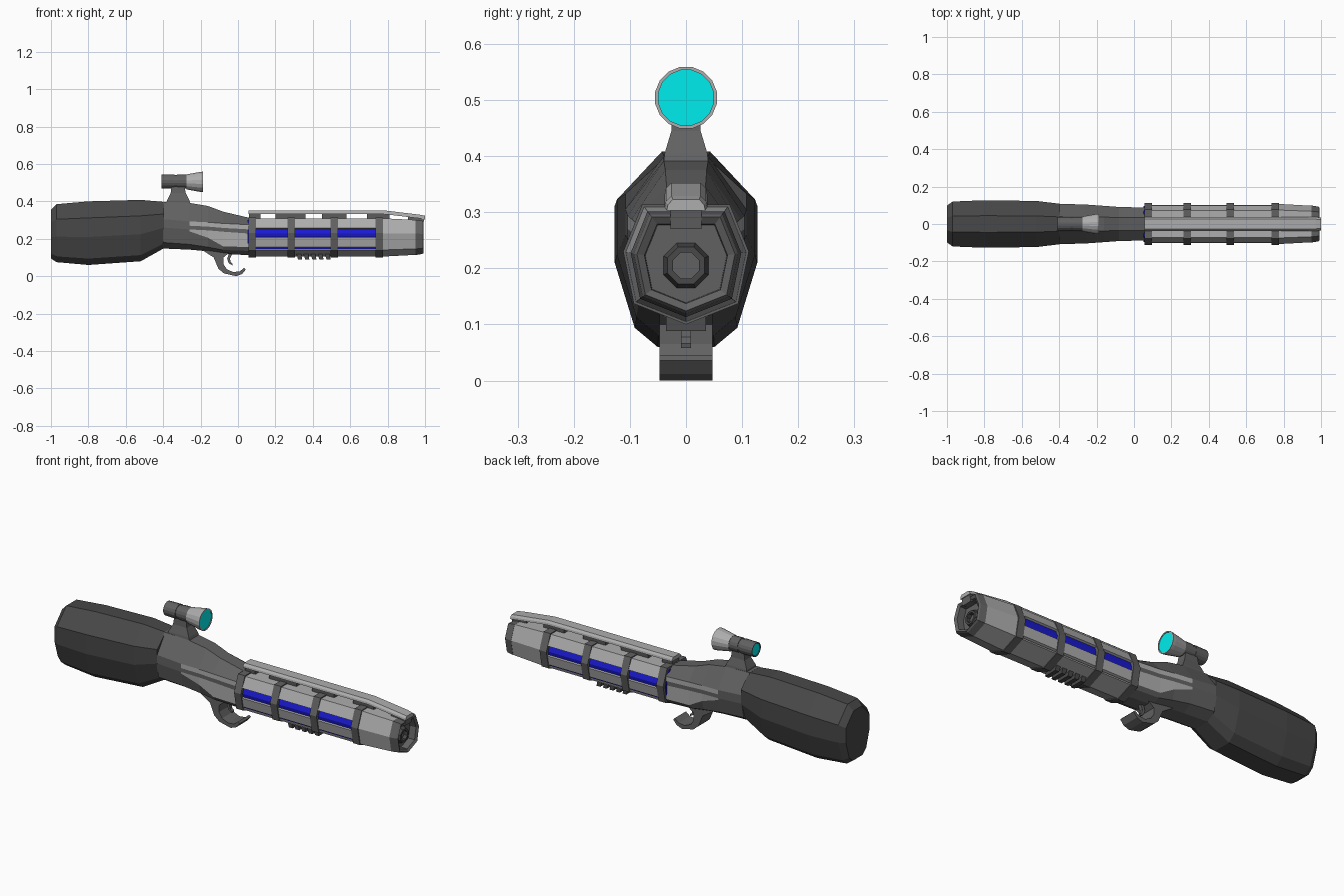
import bpy, bmesh
from math import sin, cos, pi

if "Cube" in bpy.data.objects:
    bpy.data.objects.remove(bpy.data.objects["Cube"])


def material(name, r, g, b):
    m = bpy.data.materials.new(name)
    m.diffuse_color = (r, g, b, 1)
    m.use_nodes = True
    m.node_tree.nodes["Principled BSDF"].inputs["Base Color"].default_value = m.diffuse_color
    return m


DARK = material("dark_grey", .065, .065, .065)
MID = material("mid_grey", .12, .12, .12)
LIGHT = material("light_grey", .42, .42, .42)
BLUE = material("blue", .01, .01, .65)
CYAN = material("cyan", .0, .85, .85)
BLACK = material("black", .01, .01, .01)


def loft(name, sections, mat, mirror=False, extra=None, pick=None):
    """Skin a list of equal-length sections and cap both ends."""
    bm = bmesh.new()
    rings = [[bm.verts.new(p) for p in s] for s in sections]
    n = len(rings[0])
    for i in range(len(rings) - 1):
        for j in range(n):
            k = (j + 1) % n
            f = bm.faces.new((rings[i][j], rings[i][k], rings[i + 1][k], rings[i + 1][j]))
            if pick and pick(i, j, n):
                f.material_index = 1
    bm.faces.new(rings[0])
    bm.faces.new(rings[-1])
    bmesh.ops.recalc_face_normals(bm, faces=bm.faces)
    me = bpy.data.meshes.new(name)
    bm.to_mesh(me)
    bm.free()
    me.materials.append(mat)
    if extra:
        me.materials.append(extra)
    ob = bpy.data.objects.new(name, me)
    bpy.context.collection.objects.link(ob)
    if mirror:
        ob.modifiers.new("Mirror", 'MIRROR').use_axis = (False, True, False)
    return ob


def both(half, x):
    """Full section at x from a right-hand half profile of (y, z)."""
    left = [(-y, z) for y, z in reversed(half) if y > 0]
    return [(x, y, z) for y, z in half + left]


def along_x(name, profile, x0, x1, mat, mirror=False):
    return loft(name, [[(x, y, z) for y, z in profile] for x in (x0, x1)], mat, mirror)


def along_y(name, profile, half_width, mat):
    return loft(name, [[(x, y, z) for x, z in profile] for y in (-half_width, half_width)], mat)


def turned(name, stations, zc, n, mat, turn=0.5):
    """Body of revolution about x with n sides; stations are (x, radius)."""
    return loft(name, [[(x, r * cos((j + turn) * 2 * pi / n), zc + r * sin((j + turn) * 2 * pi / n))
                        for j in range(n)] for x, r in stations], mat)


# Stock
FORM = [(.35, 1), (1, .74), (1, .44), (.72, .1), (.4, 0)]
loft("stock", [both([(a * w, lo + b * (hi - lo)) for a, b in FORM], x) for x, hi, lo, w in (
    (-1, .355, .095, .098), (-.97, .385, .075, .12), (-.8, .40, .06, .127),
    (-.52, .408, .08, .123), (-.395, .397, .15, .108))], DARK)

# Receiver, with two light stripes on each side
WIDTHS = (.38, 1, 1, 1, .98, .84, .4)
STATIONS = (
    (-.4, .108, .398, .305, .28, .26, .25, .18, .148),
    (-.26, .104, .392, .293, .270, .250, .240, .17, .142),
    (-.16, .097, .375, .288, .265, .245, .205, .155, .133),
    (-.08, .091, .345, .282, .258, .238, .160, .140, .120),
    (.06, .088, .312, .275, .250, .228, .155, .135, .112))


def stripe(i, j, n):
    return i >= 1 and j in (1, 3, n - 3, n - 5)


loft("receiver", [both([(w * f, z) for f, z in zip(WIDTHS, zs)], x) for x, w, *zs in STATIONS],
     MID, extra=LIGHT, pick=stripe)

# Trigger guard and trigger
along_y("trigger_guard", [(-.2, .145), (-.13, .10), (-.105, .04), (-.075, .015), (-.01, 0),
        (.022, .012), (.042, .036), (.033, .045), (.01, .026), (-.025, .022), (-.06, .037),
        (-.078, .065), (-.078, .1), (-.05, .122), (0, .15)], .047, MID)
along_y("trigger", [(-.045, .13), (-.058, .095), (-.05, .07), (-.03, .058), (-.028, .066),
        (-.04, .078), (-.043, .095), (-.025, .13)], .009, MID)

# Barrel: seven-sided core, bands and front shroud
BARREL = [(0, .1), (.093, .137), (.112, .23), (.078, .314)]


def barrel(x, s):
    return both([(y * s, .21 + (z - .21) * s) for y, z in BARREL], x)


loft("energy_core", [barrel(.05, .87), barrel(.76, .87)], BLUE)
for i, x in enumerate((.055, .265, .495, .735)):
    loft(f"barrel_band_{i + 1}", [barrel(x, 1), barrel(x + .04, 1)], MID)
loft("front_shroud", [barrel(.765, .955), barrel(.92, .88), barrel(.965, .82)], LIGHT).hide_render = False
bpy.data.objects.remove(bpy.data.objects["front_shroud"])
loft("front_shroud", [barrel(.765, .96), barrel(.955, .87), barrel(.955, .7), barrel(.77, .7)], LIGHT)
loft("muzzle_lip", [barrel(.95, .88), barrel(.985, .83), barrel(.993, .78), barrel(.985, .66),
                    barrel(.93, .64), barrel(.95, .86)], MID)

# Long side panels between the bands
along_x("upper_panel", [(.1, .257), (.0735, .309), (0, .309), (0, .3), (.066, .3), (.09, .252)],
        .06, .77, LIGHT, True)
along_x("lower_panel", [(.1025, .206), (.0925, .156), (.08, .15), (.09, .21)], .06, .77, LIGHT, True)
along_x("bottom_panel", [(.0885, .146), (.0875, .139), (0, .1045), (0, .115), (.078, .146)],
        .06, .77, LIGHT, True)

# Inner barrel and spokes seen through the muzzle
turned("inner_barrel", [(.74, .05), (.93, .05), (.97, .036), (.97, .025), (.86, .025)], .205, 8, DARK)
turned("bore", [(.862, .0245), (.9, .0245)], .205, 8, BLACK)
for k in range(4):
    a = (12 + 90 * k) * pi / 180
    box = [(r * cos(a) - t * sin(a), .205 + r * sin(a) + t * cos(a))
           for r, t in ((.03, -.022), (.075, -.022), (.075, .022), (.03, .022))]
    along_x(f"muzzle_spoke_{k + 1}", box, .755, .84, LIGHT)

# Top rail on spacer blocks
RAIL = [(.038, 0), (.036, .01), (.026, .02)]
loft("top_rail", [both([(y * s, z0 + z) for y, z in RAIL], x) for x, z0, s in
                  ((.055, .332, 1), (.78, .332, 1), (.97, .309, 1), (1, .303, .9))], LIGHT)
for i, (x0, x1) in enumerate(((.06, .12), (.2, .36), (.45, .58), (.69, .84))):
    along_x(f"rail_spacer_{i + 1}", [(-.026, .295), (.026, .295), (.03, .335), (-.03, .335)],
            x0, x1 - (.03 if i == 3 else 0), MID)
along_y("rail_front_spacer", [(.91, .285), (.99, .27), (.995, .306), (.97, .311), (.91, .319)], .028, MID)

# Slanted cooling ribs under the barrel
for i in range(5):
    x = .31 + i * .038
    along_y(f"cooling_rib_{i + 1}", [(x, .125), (x + .012, .088), (x + .034, .088), (x + .026, .125)],
            .036, DARK)

# Scope with mount
loft("scope_mount", [[(x, y, z) for x, y in ((a, -w), (b, -w), (b, w), (a, w))] for a, b, w, z in (
    (-.385, -.25, .042, .375), (-.38, -.26, .038, .405), (-.36, -.28, .026, .445), (-.355, -.285, .024, .48))], MID)
turned("scope_tube", [(-.4, .029), (-.41, .033), (-.41, .037), (-.34, .038), (-.34, .035), (-.325, .035),
                      (-.325, .038), (-.27, .038)], .506, 16, MID)
turned("scope_bell", [(-.275, .041), (-.205, .054), (-.187, .056), (-.187, .05), (-.2, .05)], .504, 16, LIGHT)
turned("front_lens", [(-.205, .0505), (-.19, .0505)], .504, 16, CYAN)
turned("rear_lens", [(-.407, .031), (-.39, .031)], .506, 16, CYAN)
